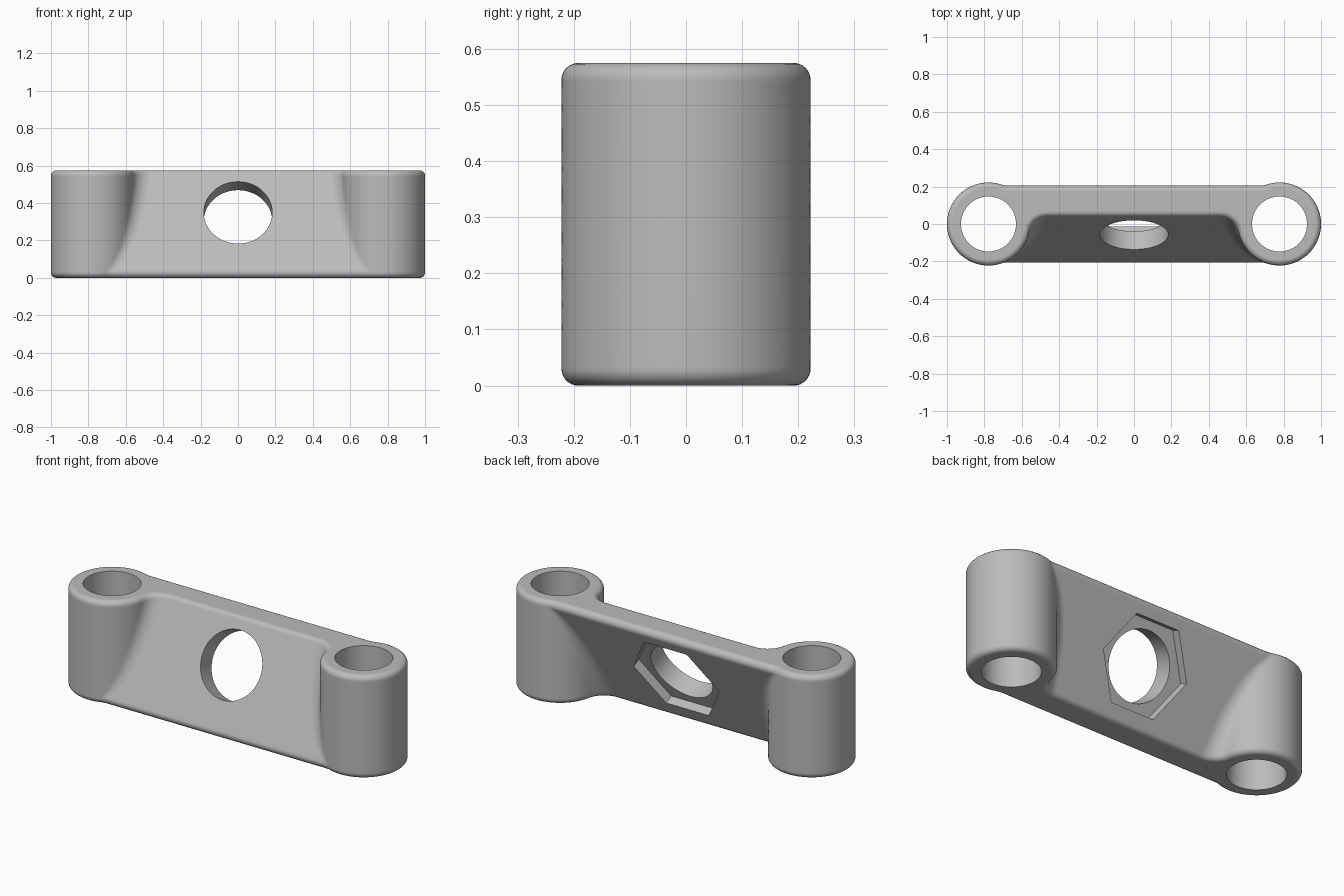
import bpy, bmesh
from math import sin, cos, pi, sqrt, atan, atan2
from mathutils import Matrix, Vector

cube = bpy.data.objects.get("Cube")
if cube:
    bpy.data.objects.remove(cube)

H = 0.575        # height
R = 0.222        # boss radius
CX = 0.778       # boss centre
BORE = 0.147     # boss bore radius
BLEND = 0.1      # concave blend between web and boss
ROUND = 0.03     # rounded rim
SLOPE = 0.47     # lean of the web
LEAN = atan(SLOPE)

grey = bpy.data.materials.new("light grey")
grey.use_nodes = True
colour = (0.5, 0.5, 0.5, 1)
grey.diffuse_color = colour
grey.node_tree.nodes["Principled BSDF"].inputs["Base Color"].default_value = colour


def arc(d):
    """Half width of the rim rounding at distance d from its end."""
    return sqrt(max(0, ROUND ** 2 - (ROUND - d) ** 2))


def boss_radius(z):
    d = min(z, H - z)
    return R if d >= ROUND else R - ROUND + arc(d)


def front_y(z):
    """Front of the leaning web at height z, with rounded rims."""
    plane = lambda h: -R + SLOPE * h
    reach = ROUND / cos(LEAN)
    if z < ROUND * (1 + sin(LEAN)):
        return plane(ROUND) + reach - arc(z)
    if H - z < ROUND * (1 - sin(LEAN)):
        return plane(H - ROUND) + reach - arc(H - z)
    return plane(z)


def half_side(y, radius):
    """Front right quarter of a slice: web edge, blend arc, boss arc."""
    blend = BLEND + R - radius
    cy = y - blend
    cx = CX - sqrt((radius + blend) ** 2 - cy ** 2)
    a = atan2(-cy, CX - cx)
    pts = []
    for i in range(13):
        t = pi / 2 + (a - pi / 2) * i / 12
        pts.append((cx + blend * cos(t), cy + blend * sin(t)))
    start = a - pi
    for i in range(1, 33):
        t = start * (1 - i / 32)
        pts.append((CX + radius * cos(t), radius * sin(t)))
    return pts


def outline(z):
    radius = boss_radius(z)
    front = half_side(front_y(z), radius)
    back = [(x, -y) for x, y in half_side(front_y(H - z), radius)]
    right = front + back[-2::-1]
    left = [(-x, y) for x, y in reversed(right)]
    return right + left


# Body lofted through horizontal slices
lower = [ROUND * (1 - cos(pi / 2 * i / 8)) for i in range(9)] + [0.036, 0.043]
heights = lower + [lower[-1] + (H - 2 * lower[-1]) * i / 24 for i in range(1, 24)]
heights += [H - z for z in reversed(lower)]
bm = bmesh.new()
rings = [[bm.verts.new((x, y, z)) for x, y in outline(z)] for z in heights]
for low, high in zip(rings, rings[1:]):
    n = len(low)
    for i in range(n):
        j = (i + 1) % n
        bm.faces.new((low[i], low[j], high[j], high[i]))
bm.faces.new(rings[0][::-1])
bm.faces.new(rings[-1])
bmesh.ops.recalc_face_normals(bm, faces=bm.faces)
mesh = bpy.data.meshes.new("link_body")
bm.to_mesh(mesh)
bm.free()
body = bpy.data.objects.new("link_body", mesh)
bpy.context.collection.objects.link(body)
mesh.materials.append(grey)


def cut(name, sides, radius, low, high, matrix):
    """Subtract a prism along local z from the body."""
    bm = bmesh.new()
    base = [bm.verts.new((radius * cos(2 * pi * i / sides),
                          radius * sin(2 * pi * i / sides), low)) for i in range(sides)]
    face = bm.faces.new(base)
    ext = bmesh.ops.extrude_face_region(bm, geom=[face])
    top = [v for v in ext["geom"] if isinstance(v, bmesh.types.BMVert)]
    bmesh.ops.translate(bm, verts=top, vec=(0, 0, high - low))
    bmesh.ops.recalc_face_normals(bm, faces=bm.faces)
    me = bpy.data.meshes.new(name)
    bm.to_mesh(me)
    bm.free()
    me.materials.append(grey)
    cutter = bpy.data.objects.new(name, me)
    bpy.context.collection.objects.link(cutter)
    cutter.matrix_world = matrix
    cutter.hide_render = True
    mod = body.modifiers.new(name, "BOOLEAN")
    mod.operation = "DIFFERENCE"
    mod.solver = "EXACT"
    mod.object = cutter
    bpy.context.view_layer.objects.active = body
    bpy.ops.object.modifier_apply(modifier=name)
    bpy.data.objects.remove(cutter)


# Vertical bores through the bosses
for side in (-1, 1):
    cut("boss_bore", 64, BORE, -0.1, H + 0.1, Matrix.Translation((side * CX, 0, 0)))

# Hole square to the web, with a hexagonal nut pocket at the back
axis = Matrix.Translation(Vector((0, 0.084, 0.282))) @ Matrix.Rotation(pi / 2 - LEAN, 4, "X")
cut("web_hole", 64, 0.183, -0.3, 0.4, axis)
cut("nut_pocket", 6, 0.264, -0.1, 0.05, axis)

# Smooth shading with crisp cut edges
bpy.ops.object.select_all(action="DESELECT")
body.select_set(True)
bpy.context.view_layer.objects.active = body
bpy.ops.object.shade_smooth_by_angle(angle=pi / 6)
weighted = body.modifiers.new("even_shading", "WEIGHTED_NORMAL")
weighted.keep_sharp = True
